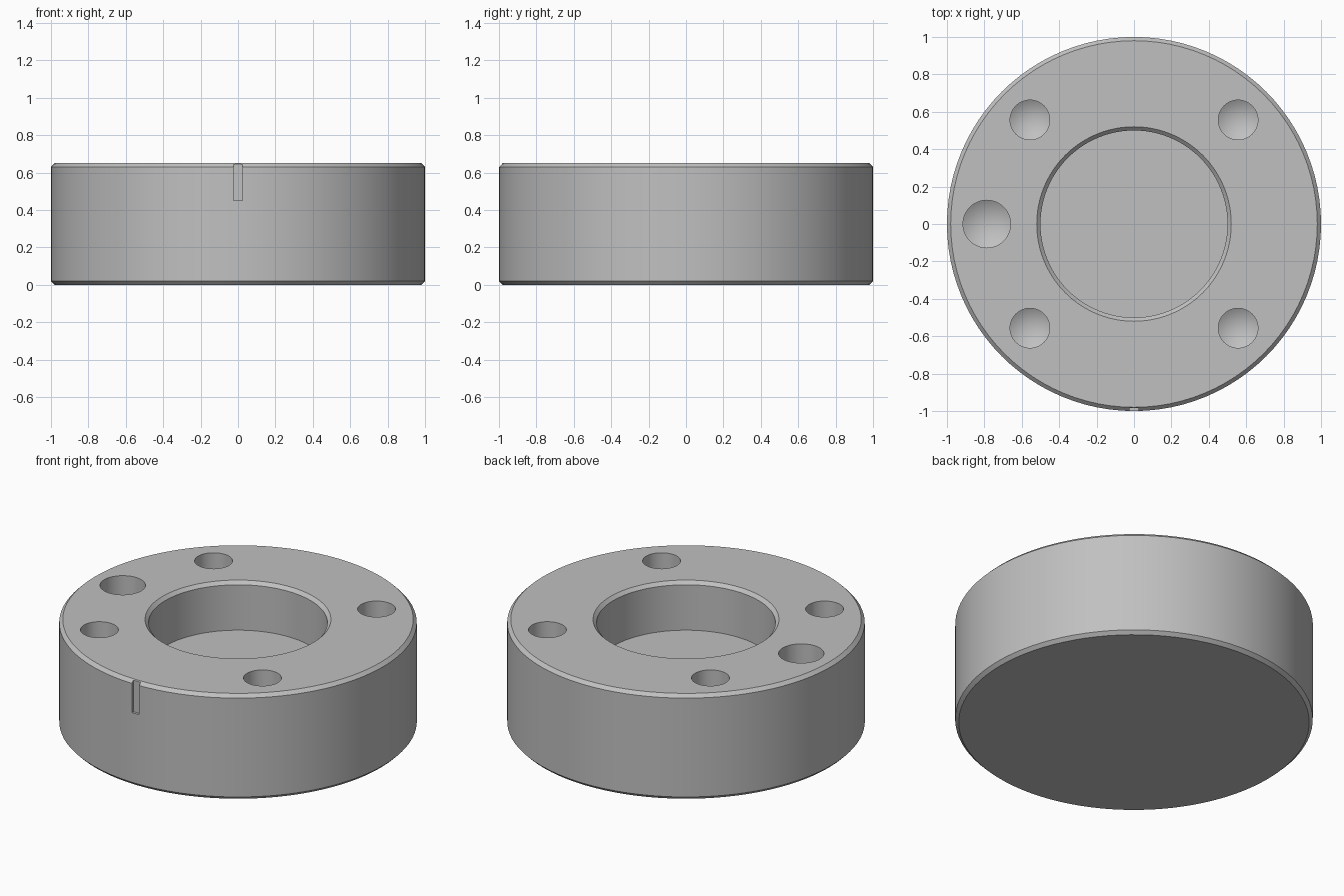
import bpy
import bmesh
from math import cos, sin, tan, pi, radians

cube = bpy.data.objects.get("Cube")
if cube:
    bpy.data.objects.remove(cube, do_unlink=True)

HEIGHT, CHAMFER = 0.65, 0.02
BORE_RADIUS, BORE_FLOOR = 0.5, 0.35
BOLT_CIRCLE = 0.787

metal = bpy.data.materials.new("plain grey")
metal.use_nodes = True
grey = (0.53, 0.53, 0.53, 1)
metal.diffuse_color = grey
metal.node_tree.nodes["Principled BSDF"].inputs["Base Color"].default_value = grey


def lathe(name, profile, segments, x=0, y=0):
    """Revolve a profile that starts and ends on the axis."""
    bm = bmesh.new()
    rings = []
    for r, z in profile:
        count = segments if r else 1
        rings.append([bm.verts.new((x + r * cos(2 * pi * i / segments),
                                    y + r * sin(2 * pi * i / segments), z))
                      for i in range(count)])
    for low, high in zip(rings, rings[1:]):
        for i in range(segments):
            j = (i + 1) % segments
            corners = [low[i % len(low)], low[j % len(low)],
                       high[j % len(high)], high[i % len(high)]]
            bm.faces.new(list(dict.fromkeys(corners)))
    bmesh.ops.recalc_face_normals(bm, faces=bm.faces)
    mesh = bpy.data.meshes.new(name)
    bm.to_mesh(mesh)
    bm.free()
    obj = bpy.data.objects.new(name, mesh)
    mesh.materials.append(metal)
    bpy.context.collection.objects.link(obj)
    return obj


def cut(body, cutter):
    """Subtract a cutter from the body and discard it."""
    cutter.hide_render = True
    bpy.context.view_layer.objects.active = body
    mod = body.modifiers.new("cut", "BOOLEAN")
    mod.operation, mod.solver, mod.object = "DIFFERENCE", "EXACT", cutter
    bpy.ops.object.modifier_apply(modifier=mod.name)
    bpy.data.objects.remove(cutter, do_unlink=True)


# Chamfered disc with a blind central bore
body = lathe("flange_ring", [
    (0, 0), (1 - CHAMFER, 0), (1, CHAMFER),
    (1, HEIGHT - CHAMFER), (1 - CHAMFER, HEIGHT),
    (BORE_RADIUS + CHAMFER, HEIGHT), (BORE_RADIUS, HEIGHT - CHAMFER),
    (BORE_RADIUS, BORE_FLOOR), (0, BORE_FLOOR)], 96)


# Drilled holes with conical bottoms
def drill(angle, radius, depth):
    bottom = HEIGHT - depth
    tip = bottom - radius * tan(radians(31))
    cut(body, lathe("hole_cutter", [(0, tip), (radius, bottom), (radius, HEIGHT + 0.1),
                                    (0, HEIGHT + 0.1)], 48,
                    BOLT_CIRCLE * cos(radians(angle)), BOLT_CIRCLE * sin(radians(angle))))


for angle in (45, 135, 225, 315):
    drill(angle, 0.106, 0.3)
drill(180, 0.127, 0.3)

# Shallow index notch at the front
bpy.ops.mesh.primitive_cube_add(size=1, location=(0, -1.035, 0.575))
notch = bpy.context.object
notch.scale = (0.05, 0.1, 0.25)
notch.data.materials.append(metal)
bpy.context.view_layer.update()
cut(body, notch)

# Smooth round walls, crisp edges
bpy.ops.object.select_all(action="DESELECT")
body.select_set(True)
bpy.context.view_layer.objects.active = body
bpy.ops.object.shade_smooth_by_angle(angle=radians(25))
